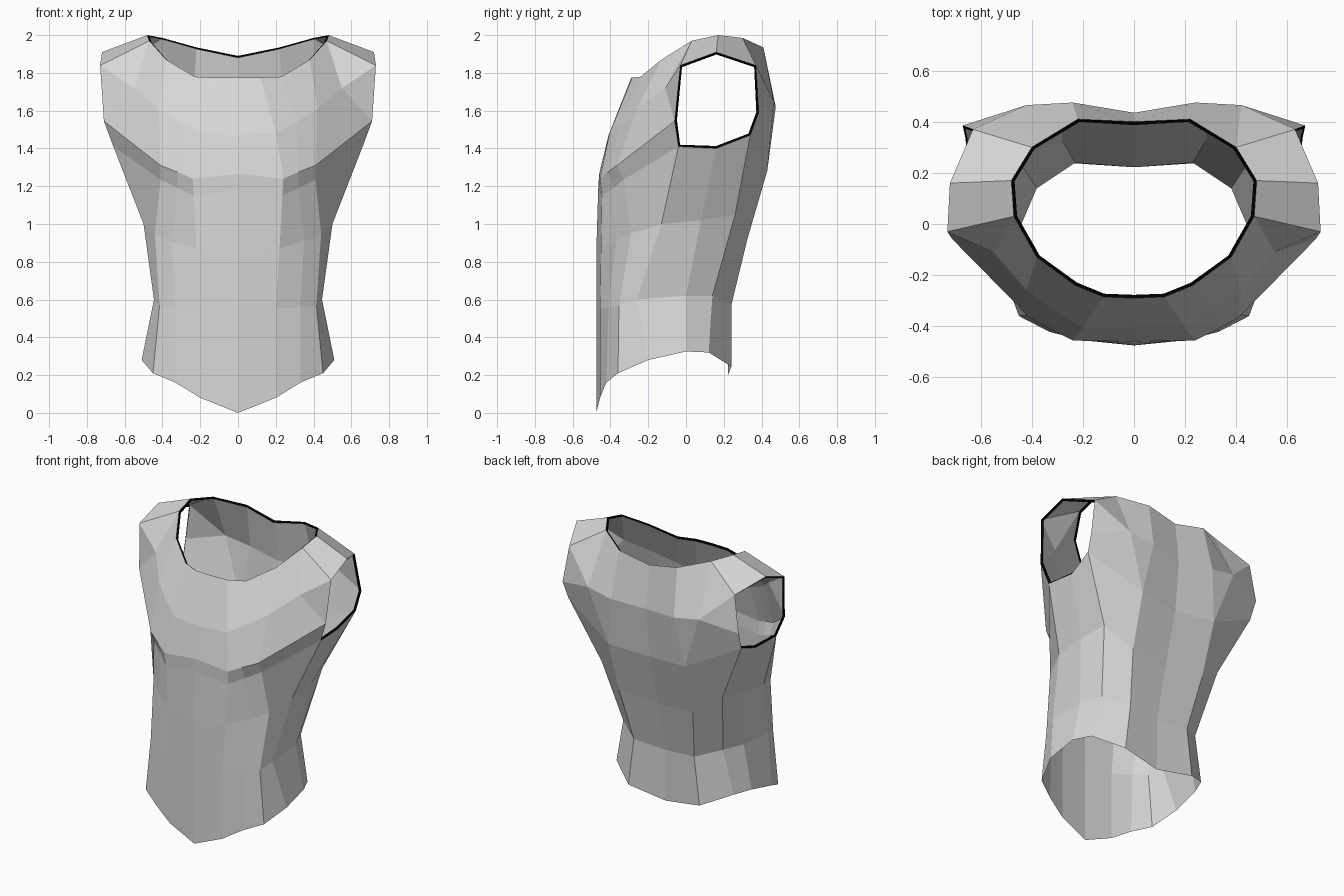
import bpy
import bmesh
from mathutils import Vector

cube = bpy.data.objects.get("Cube")
if cube:
    bpy.data.objects.remove(cube, do_unlink=True)


def material(name, value):
    mat = bpy.data.materials.new(name)
    mat.use_nodes = True
    colour = (value, value, value, 1.0)
    mat.diffuse_color = colour
    mat.node_tree.nodes["Principled BSDF"].inputs["Base Color"].default_value = colour
    return mat


grey = material("plain grey", 0.68)
black = material("black trim", 0.0)


def strip(bm, lower, upper):
    """Faces between two rows; a repeated point turns a quad into a triangle."""
    for i in range(len(lower) - 1):
        corners = (lower[i], lower[i + 1], upper[i + 1], upper[i])
        ring = list(dict.fromkeys(tuple(c) for c in corners))
        if len(ring) > 2:
            bm.faces.new([bm.verts.new(c) for c in ring])


def build(name, strips, mat):
    """Weld strips into one half and mirror it across x."""
    bm = bmesh.new()
    for lower, upper in strips:
        strip(bm, lower, upper)
    bmesh.ops.remove_doubles(bm, verts=bm.verts, dist=0.0005)
    mesh = bpy.data.meshes.new(name)
    bm.to_mesh(mesh)
    bm.free()
    mesh.materials.append(mat)
    obj = bpy.data.objects.new(name, mesh)
    bpy.context.collection.objects.link(obj)
    mirror = obj.modifiers.new("Mirror", 'MIRROR')
    mirror.merge_threshold = 0.0005


def inset(loop, centre, axis, width=0.013, depth=0.01):
    """Move a rim towards its centre, and a little back along one axis."""
    result = []
    for p in loop:
        towards = Vector(centre) - Vector(p)
        towards[axis] = 0
        moved = Vector(p) + towards.normalized() * width
        moved[axis] -= depth
        result.append(moved)
    return result


# Half rings of the trunk, from front centre round the side to back centre
hem = [(0, -.475, 0), (.2, -.455, .08), (.33, -.422, .16), (.45, -.36, .21),
       (.51, -.2, .28), (.5, 0, .325), (.445, .12, .32), (.27, .24, .245), (0, .222, .2)]
waist = [(0, -.475, .52), (.2, -.455, .55), (.33, -.41, .56), (.415, -.355, .57),
         (.445, -.26, .6), (.44, 0, .62), (.38, .14, .62), (.23, .24, .57), (0, .222, .55)]
ribs = [(0, -.475, .85), (.22, -.45, .87), (.35, -.37, .91), (.44, -.29, .95),
        (.5, -.13, 1.0), (.5, .08, 1.02), (.46, .26, 1.05), (.28, .325, .92), (0, .305, .9)]
underarm = [(0, -.465, 1.18), (.235, -.445, 1.15), (.32, -.385, 1.19), (.41, -.33, 1.235),
            (.66, -.04, 1.41), (.64, .16, 1.4), (.66, .34, 1.47), (.29, .43, 1.28), (0, .4, 1.26)]

# Front yoke: overhanging lower edge, chest, neckline
yoke_edge = [(0, -.46, 1.265), (.24, -.455, 1.24), (.32, -.415, 1.275), (.41, -.365, 1.31),
             (.71, -.06, 1.545)]
chest = [(0, -.41, 1.47), (.2, -.405, 1.48), (.31, -.34, 1.54), (.42, -.26, 1.61),
         (.55, -.11, 1.72)]
neck_front = [(0, -.29, 1.775), (.12, -.285, 1.775), (.23, -.24, 1.78), (.38, -.13, 1.87),
              (.47, .03, 1.97)]

# Shoulder strap and back
strap_outer = [(.73, -.03, 1.84), (.72, .16, 1.91), (.63, .37, 1.84)]
strap_inner = [neck_front[-1], (.48, .17, 2.0), (.4, .3, 1.985)]
arm_back = (.67, .385, 1.59)
blade = (.42, .465, 1.65)
back_mid = [blade, (.24, .475, 1.62), (0, .435, 1.6)]
neck_back = [strap_inner[-1], (.22, .41, 1.935), (0, .4, 1.89)]

build("cuirass_shell", [
    (hem, waist), (waist, ribs), (ribs, underarm),
    (underarm[:5], yoke_edge), (yoke_edge, chest), (chest, neck_front),
    (strap_outer, strap_inner), (back_mid, neck_back),
    # Gusset in front of the armhole
    ([chest[-1], yoke_edge[-1]], [chest[-1], strap_outer[0]]),
    ([chest[-1], strap_outer[0]], [neck_front[-1], neck_front[-1]]),
    # Back of the armhole and shoulder blade
    ([strap_outer[-1], blade], [strap_inner[-1], strap_inner[-1]]),
    ([arm_back, blade], [strap_outer[-1], strap_outer[-1]]),
    ([underarm[6], underarm[7], underarm[7], underarm[8]], [arm_back] + back_mid),
], grey)

# Thin dark lips inside the neckline and the armholes
neck_rim = neck_front + strap_inner[1:] + neck_back[1:]
build("neck_trim", [(neck_rim, inset(neck_rim, (0, .08, 0), 2))], black)

arm_rim = [yoke_edge[-1]] + strap_outer + [arm_back] + underarm[6:3:-1] + [yoke_edge[-1]]
build("armhole_trim", [(inset(arm_rim, (0, .16, 1.63), 0), arm_rim)], black)
